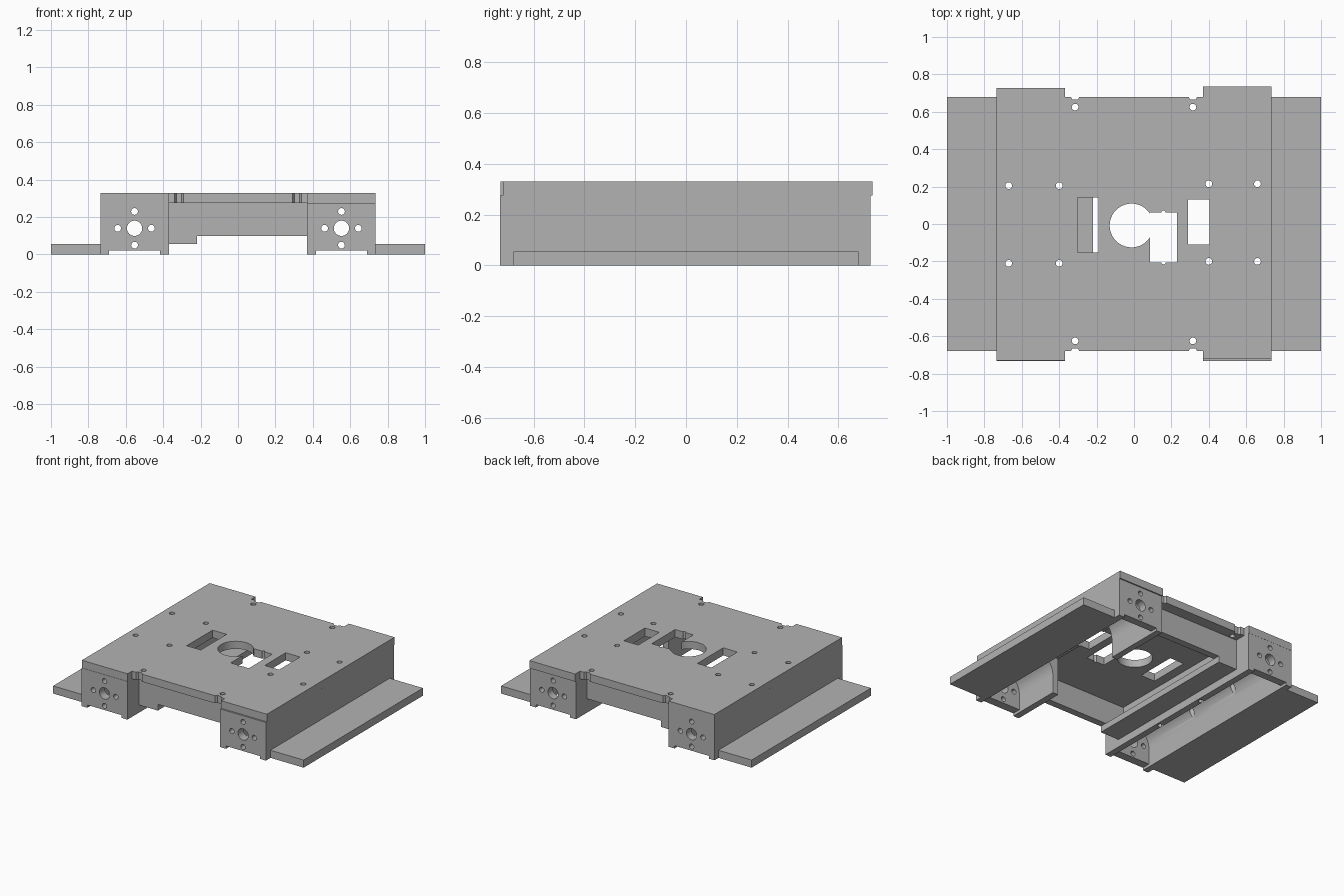
import bpy, bmesh, math
from mathutils import Vector

cube = bpy.data.objects.get("Cube")
if cube:
    bpy.data.objects.remove(cube, do_unlink=True)

grey = bpy.data.materials.new("plain_grey")
grey.use_nodes = True
COLOUR = (0.45, 0.45, 0.45, 1)
grey.diffuse_color = COLOUR
grey.node_tree.nodes["Principled BSDF"].inputs["Base Color"].default_value = COLOUR


def prism(name, pts, lo, hi, axis="z"):
    """Extrude a closed outline: (x, y) along z, or (x, z) along y."""
    place = (lambda p, d: (p[0], p[1], d)) if axis == "z" else (lambda p, d: (p[0], d, p[1]))
    bm = bmesh.new()
    base = bm.faces.new([bm.verts.new(place(p, lo)) for p in pts])
    shift = Vector(place((0, 0), hi - lo))
    top = bmesh.ops.extrude_face_region(bm, geom=[base])["geom"]
    bmesh.ops.translate(bm, vec=shift, verts=[g for g in top if isinstance(g, bmesh.types.BMVert)])
    bmesh.ops.recalc_face_normals(bm, faces=bm.faces)
    mesh = bpy.data.meshes.new(name)
    bm.to_mesh(mesh)
    bm.free()
    mesh.materials.append(grey)
    ob = bpy.data.objects.new(name, mesh)
    bpy.context.scene.collection.objects.link(ob)
    return ob


def box(name, x0, x1, y0, y1, z0, z1):
    return prism(name, [(x0, y0), (x1, y0), (x1, y1), (x0, y1)], z0, z1)


def circle(cx, cy, r, n=24):
    return [(cx + r * math.cos(i * math.tau / n), cy + r * math.sin(i * math.tau / n)) for i in range(n)]


def carve(ob, cutters):
    """Subtract each cutter, bake the result and delete the cutters."""
    for c in cutters:
        c.hide_render = True
        mod = ob.modifiers.new("cut", "BOOLEAN")
        mod.operation, mod.solver, mod.object = "DIFFERENCE", "EXACT", c
    dg = bpy.context.evaluated_depsgraph_get()
    dg.update()
    mesh = bpy.data.meshes.new_from_object(ob.evaluated_get(dg))
    ob.modifiers.clear()
    ob.data = mesh
    for c in cutters:
        bpy.data.objects.remove(c, do_unlink=True)


def smooth(ob):
    bpy.ops.object.select_all(action="DESELECT")
    ob.select_set(True)
    bpy.context.view_layer.objects.active = ob
    bpy.ops.object.shade_smooth_by_angle(angle=math.radians(30))


DECK, TOP, IN, OUT = 0.275, 0.33, 0.37, 0.735
SCREWS = [(-0.67, 0.205), (-0.4, 0.205), (-0.67, -0.21), (-0.4, -0.21),
          (0.4, 0.215), (0.66, 0.215), (0.4, -0.2), (0.66, -0.2)]


def pin(x, y, r=0.018, n=24):
    return prism("pin_cutter", circle(x, y, r, n), -0.1, 0.5)


# Top deck with widened ends over the side housings
deck = prism("top_deck", [
    (-OUT, -0.73), (-IN, -0.73), (-IN, -0.68), (IN, -0.68), (IN, -0.72), (OUT, -0.72),
    (OUT, 0.735), (IN, 0.735), (IN, 0.68), (-IN, 0.68), (-IN, 0.727), (-OUT, 0.727)], DECK, TOP)
cuts = [pin(x, y) for x, y in SCREWS]
for sx in (-1, 1):
    for sy in (-1, 1):
        x = 0.315 * sx
        cuts.append(pin(x, 0.625 * sy))
        # Flared edge notch
        cuts.append(prism("notch_cutter", [
            (x - 0.03, 0.69 * sy), (x - 0.014, 0.665 * sy),
            (x + 0.014, 0.665 * sy), (x + 0.03, 0.69 * sy)], 0.2, 0.4))
# Deck windows
cuts += [pin(-0.013, -0.008, 0.117, 64),
         box("window_cutter", 0.085, 0.23, -0.205, 0.062, 0.2, 0.4),
         pin(0.158, 0.062, 0.011), pin(0.158, -0.205, 0.011),
         box("window_cutter", 0.29, 0.405, -0.11, 0.13, 0.2, 0.4),
         box("window_cutter", -0.303, -0.19, -0.153, 0.142, 0.2, 0.4)]
carve(deck, cuts)
smooth(deck)

# Side housings with arched bays open underneath
for side, label in ((-1, "right"), (1, "left")):
    xs = sorted((side * IN, side * OUT))
    housing = box(label + "_housing", *xs, -0.732, 0.726, 0, DECK)
    cx, cz, r = side * 0.553, 0.135, 0.137
    arch = [(cx + r * math.cos(a), cz + r * math.sin(a)) for a in [i * math.pi / 32 for i in range(33)]]
    cuts = [prism("bay_cutter", arch + [(cx - r, -0.1), (cx + r, -0.1)], -0.67, 0.67, "y"),
            box("sill_cutter", cx - r, cx + r, -0.8, 0.8, -0.1, 0.02)]
    # Shaft hole and four bolt holes through both end walls
    for dx, dz, rad in ((0, 0, 0.041), (0.09, 0, 0.018), (-0.09, 0, 0.018), (0, 0.09, 0.018), (0, -0.09, 0.018)):
        cuts.append(prism("bolt_cutter", circle(cx, 0.14, rad) if rad > 0.03 else
                          circle(cx + dx, 0.14 + dz, rad), -0.8, 0.8, "y"))
    cuts += [pin(x, y) for x, y in SCREWS if x * side > 0]
    if side > 0:
        # Opening in the inner wall
        cuts.append(box("opening_cutter", 0.3, 0.5, -0.33, 0.27, -0.1, 0.27))
        cuts.append(box("window_cutter", 0.29, 0.405, -0.11, 0.13, 0.2, 0.4))
    carve(housing, cuts)
    smooth(housing)
    # Outer flange
    fx = sorted((side * OUT, side * 1.0))
    box(label + "_flange", *fx, -0.68, 0.68, 0, 0.055)

# Cross walls between the housings, set back below the deck
for sy, label in ((-1, "front"), (1, "back")):
    ys = sorted((sy * 0.55, sy * 0.6))
    box(label + "_wall", -IN, IN, *ys, 0.1, DECK)

# Low inner shelf along the right housing
box("inner_shelf", -IN, -0.22, -0.6, 0.6, 0.055, 0.1)
